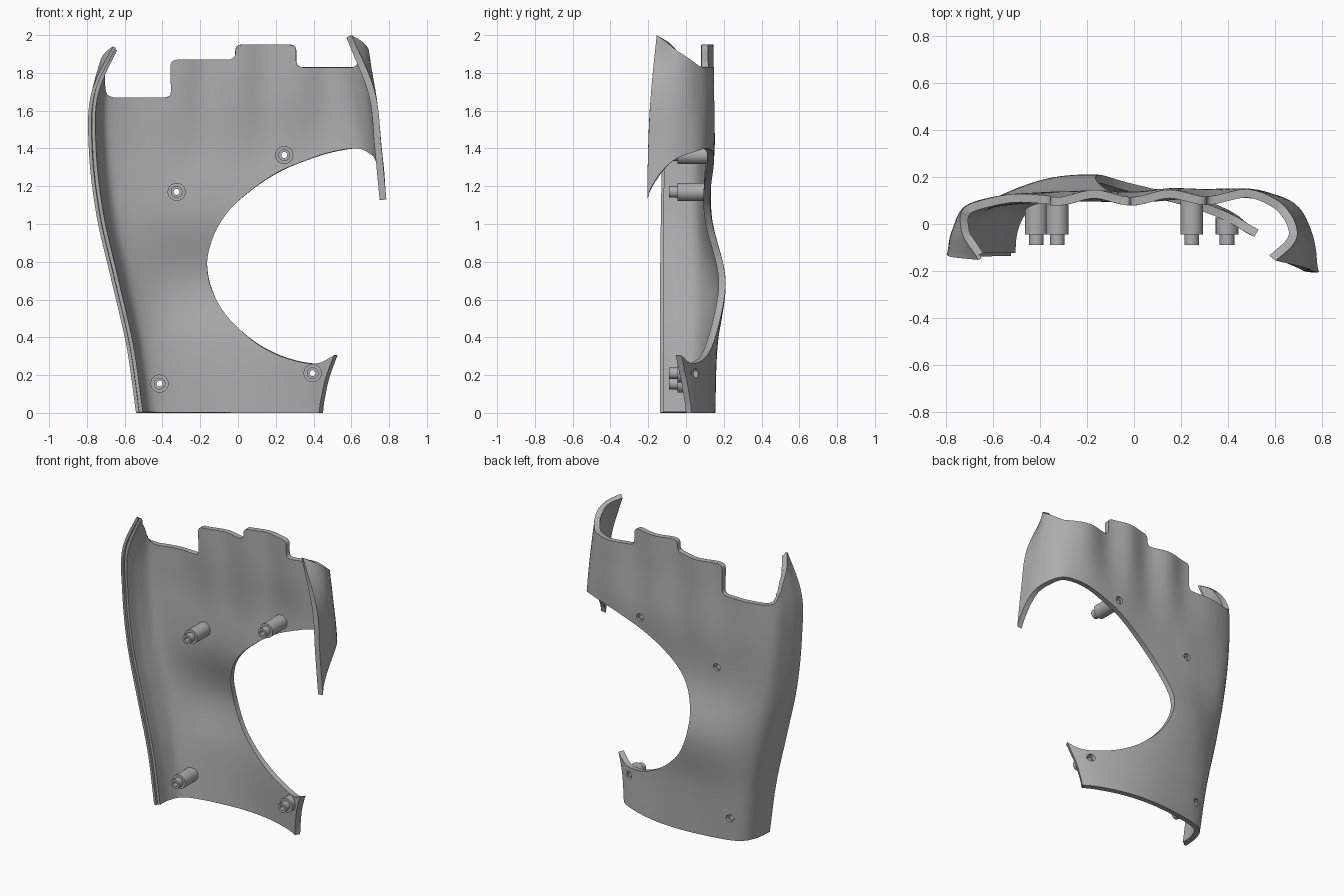
import bpy, bmesh, math
from mathutils import Vector

cube = bpy.data.objects.get("Cube")
if cube:
    bpy.data.objects.remove(cube)

plastic = bpy.data.materials.new("grey_plastic")
plastic.use_nodes = True
GREY = (0.42, 0.42, 0.42, 1)
plastic.diffuse_color = GREY
plastic.node_tree.nodes["Principled BSDF"].inputs["Base Color"].default_value = GREY

# Cross-sections: columns run across the shell, rows run up it
COLS = [-.9, -.75, -.6, -.4, -.2, 0, .2, .4, .55, .7, .8, .95]
ROWS = [0, .35, .7, 1.05, 1.4, 1.7, 2]
LEFT_X = [  # front edge, side wall, rear corner at each row
    [-.54, -.59, -.67, -.75, -.79, -.775, -.63],
    [-.53, -.58, -.655, -.73, -.765, -.765, -.69],
    [-.49, -.53, -.59, -.65, -.69, -.695, -.65]]
RIGHT_X = [  # rear corner round to the front edge
    [.55, .55, .57, .6, .58, .57, .56],
    [.7, .7, .7, .72, .7, .68, .655],
    [.8, .8, .8, .79, .755, .725, .68],
    [.95, .9, .85, .795, .76, .725, .60]]
DEPTH = [
    [-.135, -.03, .06, .11, .145, .155, .13, .06, -.04, -.1, -.14, -.2],
    [-.135, -.03, .08, .14, .165, .16, .12, .05, -.03, -.1, -.14, -.2],
    [-.135, -.02, .1, .185, .21, .19, .15, .1, .04, 0, -.1, -.2],
    [-.13, -.02, .09, .13, .135, .13, .125, .12, .1, .05, -.07, -.205],
    [-.125, -.02, .09, .135, .14, .14, .15, .15, .13, .07, -.05, -.2],
    [-.14, -.03, .085, .125, .13, .13, .135, .135, .13, .05, -.04, -.185],
    [-.155, -.03, .075, .125, .13, .13, .13, .13, .115, .03, -.06, -.155]]


def smooth(keys, vals, t):
    """Cubic interpolation through unevenly spaced keys."""
    n = len(keys)
    i = max(k for k in range(n - 1) if k == 0 or keys[k] <= t)

    def slope(k):
        a, b = max(k - 1, 0), min(k + 1, n - 1)
        return (vals[b] - vals[a]) / (keys[b] - keys[a])
    h = keys[i + 1] - keys[i]
    s = (t - keys[i]) / h
    p, q = vals[i], vals[i + 1]
    m, w = slope(i) * h, slope(i + 1) * h
    return p + s * (m + s * (3 * (q - p) - 2 * m - w + s * (2 * (p - q) + m + w)))


def surface(u, z):
    """Outer skin point for a position across (u) and up (z)."""
    xs = ([smooth(ROWS, c, z) for c in LEFT_X] + COLS[3:8]
          + [smooth(ROWS, c, z) for c in RIGHT_X])
    ys = [smooth(ROWS, [r[k] for r in DEPTH], z) for k in range(len(COLS))]
    x, y = smooth(COLS, xs, u), smooth(COLS, ys, u)
    # Finger ripples near the top
    up = min(max((z - 1.3) / .5, 0), 1)
    mid = min(max((.62 - abs(u)) / .15, 0), 1)
    y += .015 * up * mid * math.cos(math.tau * (u - .15) / .32)
    return Vector((x, y, z))


def curve(pts, steps=5):
    """Smooth open path through the points."""
    keys = [0]
    for a, b in zip(pts, pts[1:]):
        keys.append(keys[-1] + math.dist(a, b))
    out = []
    for i in range(len(pts) - 1):
        for s in range(steps):
            t = keys[i] + (keys[i + 1] - keys[i]) * s / steps
            out.append(tuple(smooth(keys, [p[k] for p in pts], t) for k in (0, 1)))
    return out + [pts[-1]]


def rounded(pts, r=.035, steps=5):
    """Path with its inner corners rounded."""
    v = [Vector(p) for p in pts]
    out = [pts[0]]
    for a, p, b in zip(v, v[1:], v[2:]):
        s, e = p + (a - p).normalized() * r, p + (b - p).normalized() * r
        for k in range(steps + 1):
            t = k / steps
            out.append(tuple(s * (1 - t) ** 2 + p * 2 * t * (1 - t) + e * t * t))
    return out + [pts[-1]]


def finish(bm, name):
    mesh = bpy.data.meshes.new(name)
    bm.to_mesh(mesh)
    bm.free()
    mesh.materials.append(plastic)
    ob = bpy.data.objects.new(name, mesh)
    bpy.context.collection.objects.link(ob)
    return ob


def select(ob):
    bpy.ops.object.select_all(action='DESELECT')
    ob.select_set(True)
    bpy.context.view_layer.objects.active = ob


def shade(ob):
    select(ob)
    bpy.ops.object.shade_smooth_by_angle(angle=math.radians(35))


def sheet(name, outline, thickness):
    """Flat outline, cut into a grid, bent onto the surface and thickened."""
    bm = bmesh.new()
    bm.faces.new([bm.verts.new((u, 0, z)) for u, z in outline])
    for axis, start, end, step in ((0, -.8913, .95, .029), (2, .0213, 2, .0413)):
        no = Vector((axis == 0, 0, axis == 2))
        for k in range(int((end - start) / step) + 1):
            bmesh.ops.bisect_plane(bm, geom=bm.verts[:] + bm.edges[:] + bm.faces[:],
                                   plane_co=no * (start + k * step), plane_no=no, dist=1e-5)
    bmesh.ops.remove_doubles(bm, verts=bm.verts, dist=.001)
    for v in bm.verts:
        v.co = surface(v.co.x, v.co.z)
    bm.normal_update()
    if sum(f.normal.y for f in bm.faces) < 0:
        bmesh.ops.reverse_faces(bm, faces=bm.faces)
    ob = finish(bm, name)
    mod = ob.modifiers.new("thickness", 'SOLIDIFY')
    mod.thickness, mod.offset = thickness, -1
    select(ob)
    bpy.ops.object.modifier_apply(modifier=mod.name)
    return ob


def lathe(bm, profile, x, z, sides=24):
    """Closed ring of (radius, y) points turned about a front-to-back axis."""
    rings = [[bm.verts.new((x + r * math.cos(math.tau * k / sides), y,
                            z + r * math.sin(math.tau * k / sides)))
              for k in range(sides)] for r, y in profile]
    return rings, [bm.faces.new((a[k], a[(k + 1) % sides], b[(k + 1) % sides], b[k]))
                   for a, b in zip(rings, rings[1:]) for k in range(sides)]


# Main shell outline: base, opening, right wing, notched top, left wing
opening = curve([(.53, .305), (.46, .268), (.4, .262), (.3, .28), (.2, .315), (.1, .37),
                 (0, .45), (-.08, .54), (-.14, .66), (-.163, .78), (-.15, .88), (-.1, 1),
                 (0, 1.12), (.2, 1.265), (.4, 1.35), (.5, 1.385), (.6, 1.4), (.7, 1.39),
                 (.8, 1.345), (.87, 1.28), (.93, 1.19), (.95, 1.13)])
right_top = curve([(.95, 2), (.87, 1.965), (.78, 1.91), (.71, 1.865), (.65, 1.835), (.6, 1.83)])
notches = rounded([(.59, 1.83), (.31, 1.83), (.31, 1.95), (-.015, 1.95), (-.015, 1.87),
                   (-.36, 1.87), (-.36, 1.67), (-.56, 1.67)])
left_top = curve([(-.57, 1.67), (-.62, 1.685), (-.66, 1.73), (-.72, 1.82), (-.81, 1.9), (-.88, 1.935)])
base = [(-.88, 0), (.45, 0)] + curve([(.455, .05), (.48, .17), (.52, .285)])
shell = sheet("shell", base + opening + right_top + notches + left_top, .036)

# Thin tongue along the left front edge
lip = sheet("left_edge_lip", [(-.9, 0), (-.88, 0), (-.88, 1.935), (-.9, 1.94)], .018)
shade(lip)

# Screw posts and the holes behind them
cut = bmesh.new()
for name, x, z in (("lower_right_post", -.415, .155), ("upper_right_post", -.325, 1.17),
                   ("upper_left_post", .245, 1.365), ("lower_left_post", .395, .21)):
    back = surface(x, z).y
    bm = bmesh.new()
    root = back - .024
    lathe(bm, [(.016, root), (.016, -.09), (.031, -.09), (.031, -.045),
               (.048, -.045), (.048, root), (.016, root)], x, z)
    bmesh.ops.remove_doubles(bm, verts=bm.verts, dist=1e-5)
    bmesh.ops.recalc_face_normals(bm, faces=bm.faces)
    shade(finish(bm, name))
    rings, _ = lathe(cut, [(.016, back - .15), (.016, back - .018),
                           (.025, back - .018), (.025, back + .1)], x, z)
    cut.faces.new(rings[0])
    cut.faces.new(rings[-1])
bmesh.ops.recalc_face_normals(cut, faces=cut.faces)
cutter = finish(cut, "screw_hole_cutter")
cutter.hide_render = True
mod = shell.modifiers.new("screw_holes", 'BOOLEAN')
mod.operation, mod.solver, mod.object = 'DIFFERENCE', 'EXACT', cutter
select(shell)
bpy.ops.object.modifier_apply(modifier=mod.name)
bpy.data.objects.remove(cutter)
shade(shell)
